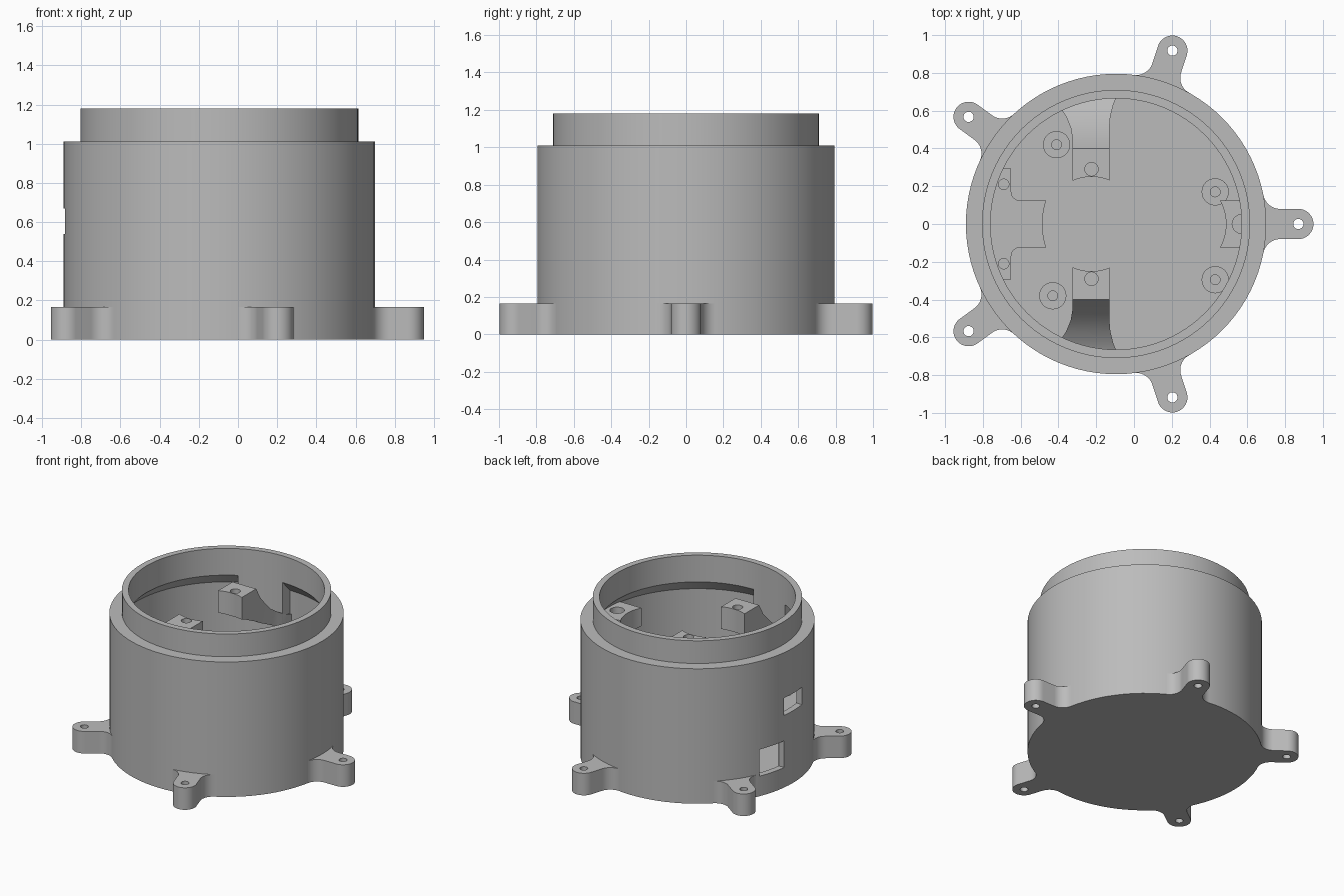
import bpy, bmesh, math
from mathutils import Matrix, Vector

cube = bpy.data.objects.get("Cube")
if cube:
    bpy.data.objects.remove(cube, do_unlink=True)

CX = -0.095          # axis of the round housing
R_OUT, R_IN, R_LIP, R_BORE = 0.795, 0.75, 0.71, 0.665
FLOOR = 0.05

grey = bpy.data.materials.new("plain grey")
grey.use_nodes = True
grey.diffuse_color = (0.5, 0.5, 0.5, 1)
grey.node_tree.nodes["Principled BSDF"].inputs["Base Color"].default_value = (0.5, 0.5, 0.5, 1)


def finish(name, bm):
    bmesh.ops.remove_doubles(bm, verts=bm.verts, dist=1e-5)
    bmesh.ops.recalc_face_normals(bm, faces=bm.faces)
    mesh = bpy.data.meshes.new(name)
    bm.to_mesh(mesh)
    bm.free()
    mesh.materials.append(grey)
    obj = bpy.data.objects.new(name, mesh)
    bpy.context.collection.objects.link(obj)
    return obj


def activate(obj):
    bpy.ops.object.select_all(action='DESELECT')
    obj.select_set(True)
    bpy.context.view_layer.objects.active = obj


def smooth(obj):
    activate(obj)
    bpy.ops.object.shade_smooth_by_angle(angle=math.radians(30))


def carve(obj, cutter, operation='DIFFERENCE'):
    activate(obj)
    mod = obj.modifiers.new("carve", 'BOOLEAN')
    mod.object, mod.operation, mod.solver = cutter, operation, 'EXACT'
    bpy.ops.object.modifier_apply(modifier=mod.name)
    bpy.data.objects.remove(cutter, do_unlink=True)


def cylinder(name, x, y, r, z0, z1, sides=32):
    bm = bmesh.new()
    bmesh.ops.create_cone(bm, cap_ends=True, segments=sides, radius1=r, radius2=r, depth=z1 - z0,
                          matrix=Matrix.Translation((x, y, (z0 + z1) / 2)))
    return finish(name, bm)


def prism(name, outline, z0, z1):
    bm = bmesh.new()
    face = bm.faces.new([bm.verts.new((x, y, z0)) for x, y in outline])
    top = bmesh.ops.extrude_face_region(bm, geom=[face])["geom"]
    bmesh.ops.translate(bm, vec=(0, 0, z1 - z0),
                        verts=[v for v in top if isinstance(v, bmesh.types.BMVert)])
    return finish(name, bm)


def box(name, x0, x1, y0, y1, z0, z1):
    return prism(name, [(x0, y0), (x1, y0), (x1, y1), (x0, y1)], z0, z1)


def loft(name, stations, place):
    """Skin rectangular sections (along, side0, side1, bottom, top)."""
    bm = bmesh.new()
    rings = [[bm.verts.new(place(t, a, z)) for a, z in ((s0, zb), (s1, zb), (s1, zt), (s0, zt))]
             for t, s0, s1, zb, zt in stations]
    for r, q in zip(rings, rings[1:]):
        for i in range(4):
            j = (i + 1) % 4
            bm.faces.new((r[i], r[j], q[j], q[i]))
    bm.faces.new(rings[0])
    bm.faces.new(rings[-1])
    return finish(name, bm)


def arc(cx, cy, r, a0, a1, n=10):
    angles = [math.radians(a0 + (a1 - a0) * i / n) for i in range(n + 1)]
    return [(cx + r * math.cos(a), cy + r * math.sin(a)) for a in angles]


def trim_to_wall(obj):
    carve(obj, cylinder("trim", CX, 0, 0.772, -0.1, 1.3, 96), 'INTERSECT')


# Housing: stepped cup with a lip and a chamfered undercut below it
profile = [(0, 0), (R_OUT, 0), (R_OUT, 1.01), (R_LIP, 1.01), (R_LIP, 1.18), (R_BORE, 1.18),
           (R_BORE, 0.98), (R_IN, 0.89), (R_IN, FLOOR), (0, FLOOR)]
bm = bmesh.new()
verts = [bm.verts.new((CX + r, 0, z)) for r, z in profile]
edges = [bm.edges.new(pair) for pair in zip(verts, verts[1:])]
bmesh.ops.spin(bm, geom=verts + edges, cent=(CX, 0, 0), axis=(0, 0, 1),
               angle=2 * math.pi, steps=96, use_duplicate=False)
housing = finish("housing", bm)

# Two connector windows through the wall
carve(housing, box("window", -1.1, -0.7, 0.10, 0.31, 0.15, 0.35))
carve(housing, box("window", -1.1, -0.7, -0.11, 0.10, 0.54, 0.67))
smooth(housing)

# Five mounting lugs with filleted roots
W, F, TIP = 0.08, 0.09, 0.965
fy = W + F
fx = math.sqrt((R_OUT + F) ** 2 - fy ** 2)
lean = math.degrees(math.atan2(fy, fx))
lower = arc(fx, -fy, F, 180 - lean, 90)
half = [(0.74, lower[0][1])] + lower
outline = half + arc(TIP, 0, W, -90, 90, 20) + [(x, -y) for x, y in reversed(half)]
for k in range(5):
    lug = prism("mounting_lug", outline, 0, 0.165)
    carve(lug, cylinder("hole", TIP, 0, 0.027, -0.1, 0.3))
    lug.data.transform(Matrix.Translation((CX, 0, 0)) @ Matrix.Rotation(math.radians(72 * k), 4, 'Z'))
    smooth(lug)

# Board standoffs on the floor
for x, y in ((-0.41, 0.42), (-0.43, -0.38), (0.43, 0.17), (0.43, -0.295)):
    post = cylinder("standoff", x, y, 0.072, FLOOR - 0.01, 0.15)
    carve(post, cylinder("hole", x, y, 0.026, 0.07, 0.3))
    smooth(post)

# Pair of flared arms rising from the wall to screw blocks
arm = [(0.20, -0.325, -0.13, 0.87, 1.025), (0.26, -0.325, -0.13, 0.85, 1.025),
       (0.40, -0.325, -0.13, 0.78, 1.025), (0.45, -0.325, -0.13, 0.75, 0.94),
       (0.51, -0.335, -0.13, 0.72, 0.87), (0.57, -0.36, -0.125, 0.69, 0.81),
       (0.63, -0.40, -0.11, 0.66, 0.77), (0.68, -0.43, -0.09, 0.64, 0.74),
       (0.79, -0.46, -0.08, 0.60, 0.70)]
for side in (1, -1):
    strut = loft("screw_arm", arm, lambda t, a, z: Vector((a, side * t, z)))
    trim_to_wall(strut)
    carve(strut, cylinder("scoop", -0.225, 0, 0.25, 0.5, 1.2, 64))
    carve(strut, cylinder("hole", -0.225, side * 0.29, 0.035, 0.90, 1.2))
    smooth(strut)
    # Filled wall above the arm, where the undercut stops
    y0, y1 = sorted((side * 0.4, side * 0.8))
    backing = box("arm_backing", -0.41, -0.095, y0, y1, 0.66, 0.98)
    trim_to_wall(backing)
    carve(backing, cylinder("bore", CX, 0, R_BORE, 0, 1.3, 96))
    smooth(backing)

# Single screw block on the +x wall, tapered underneath
block = loft("side_screw_block", [(0.43, -0.125, 0.125, 0.78, 0.90), (0.50, -0.125, 0.125, 0.74, 0.90),
                                  (0.75, -0.125, 0.125, 0.48, 0.90)], lambda t, a, z: Vector((t, a, z)))
trim_to_wall(block)
carve(block, cylinder("scoop", 0.227, 0, 0.26, 0.4, 1.2, 64))
carve(block, cylinder("hole", 0.57, 0, 0.05, 0.78, 1.2))
smooth(block)

# T-shaped connector shelf below the upper window
half = [(-0.86, 0.295), (-0.65, 0.295)] + arc(-0.605, 0.17, 0.045, 180, 270, 6) + [(-0.44, 0.125)]
shelf = prism("connector_shelf", half + [(x, -y) for x, y in reversed(half)], 0.45, 0.53)
trim_to_wall(shelf)
carve(shelf, cylinder("scoop", -0.085, 0, 0.40, 0.3, 0.8, 64))
for y in (0.21, -0.21):
    carve(shelf, cylinder("hole", -0.69, y, 0.028, 0.47, 0.8))
smooth(shelf)
